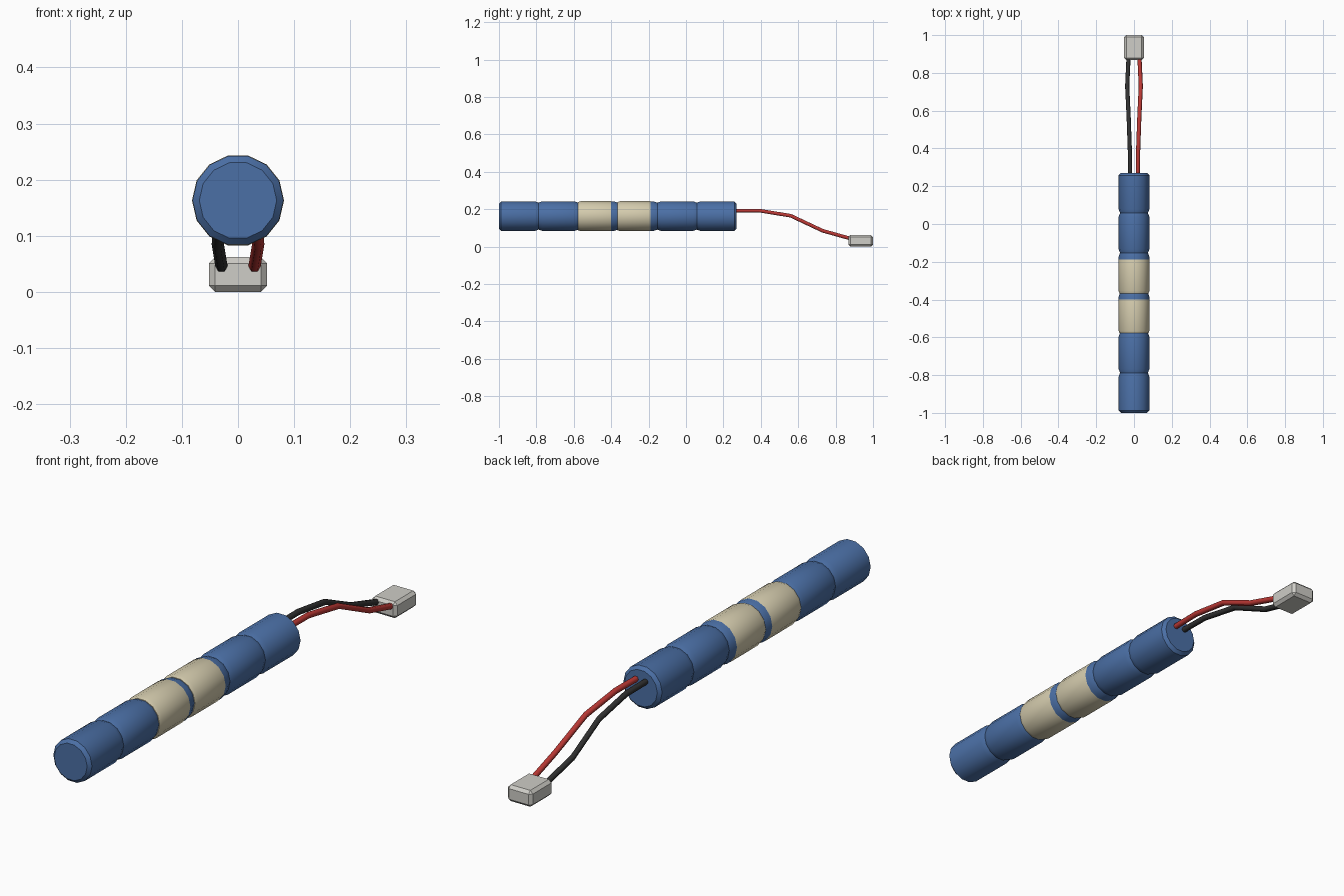
import bpy, bmesh
from math import pi, cos, sin, radians

if "Cube" in bpy.data.objects:
    bpy.data.objects.remove(bpy.data.objects["Cube"])

SIDES = 14
AXIS_Z = 0.163


def material(name, rgb):
    m = bpy.data.materials.new(name)
    m.diffuse_color = (*rgb, 1)
    m.use_nodes = True
    m.node_tree.nodes["Principled BSDF"].inputs["Base Color"].default_value = m.diffuse_color
    return m


blue = material("blue_wrap", (0.07, 0.16, 0.38))
cream = material("cream_label", (0.66, 0.60, 0.42))
red = material("red_insulation", (0.50, 0.04, 0.035))
black = material("black_insulation", (0.03, 0.03, 0.03))
plastic = material("plug_plastic", (0.62, 0.61, 0.57))


def finish(obj, mat, angle=None):
    obj.data.materials.append(mat)
    if angle:
        bpy.ops.object.select_all(action='DESELECT')
        obj.select_set(True)
        bpy.context.view_layer.objects.active = obj
        bpy.ops.object.shade_smooth_by_angle(angle=radians(angle))


def lathe_y(name, profile, mat):
    """Closed solid from (y, radius) points turned about the pack axis."""
    bm = bmesh.new()
    rings = []
    for y, r in profile:
        rings.append([bm.verts.new((r * cos(2 * pi * i / SIDES), y,
                                    AXIS_Z + r * sin(2 * pi * i / SIDES)))
                      for i in range(SIDES)])
    for a, b in zip(rings, rings[1:]):
        for i in range(SIDES):
            j = (i + 1) % SIDES
            bm.faces.new((a[i], a[j], b[j], b[i]))
    bm.faces.new(rings[0])
    bm.faces.new(rings[-1])
    bmesh.ops.recalc_face_normals(bm, faces=bm.faces)
    mesh = bpy.data.meshes.new(name)
    bm.to_mesh(mesh)
    bm.free()
    obj = bpy.data.objects.new(name, mesh)
    bpy.context.collection.objects.link(obj)
    finish(obj, mat, 35)


# Shrink-wrapped row of six cells, pinched at each joint
start, end, cells = -1.0, 0.27, 6
R = 0.081
pitch = (end - start) / cells
profile = [(start, 0.069), (start + 0.012, R)]
for k in range(1, cells):
    y = start + k * pitch
    profile += [(y - 0.02, R), (y, 0.074), (y + 0.02, R)]
profile += [(end - 0.012, R), (end, 0.069)]
lathe_y("battery_wrap", profile, blue)

# Two label bands
for name, y0, y1 in (("label_band_front", -0.578, -0.389),
                     ("label_band_back", -0.367, -0.178)):
    lathe_y(name, [(y0, 0.077), (y0 + 0.014, 0.082),
                   (y1 - 0.014, 0.082), (y1, 0.077)], cream)

# Pair of lead wires
path = [(0.020, 0.25, 0.193), (0.022, 0.39, 0.193), (0.028, 0.56, 0.165),
        (0.036, 0.73, 0.085), (0.029, 0.88, 0.043)]
for name, side, mat in (("red_wire", 1, red), ("black_wire", -1, black)):
    curve = bpy.data.curves.new(name, 'CURVE')
    curve.dimensions = '3D'
    curve.bevel_depth = 0.011
    curve.bevel_resolution = 1
    curve.use_fill_caps = True
    spline = curve.splines.new('POLY')
    spline.points.add(len(path) - 1)
    for p, (x, y, z) in zip(spline.points, path):
        p.co = (side * x, y, z, 1)
    obj = bpy.data.objects.new(name, curve)
    bpy.context.collection.objects.link(obj)
    finish(obj, mat)

# Chamfered plug
bpy.ops.mesh.primitive_cube_add(size=1, location=(0, 0.934, 0.031))
plug = bpy.context.object
plug.name = "plug"
plug.scale = (0.104, 0.132, 0.062)
bpy.ops.object.transform_apply(location=False, rotation=False, scale=True)
bevel = plug.modifiers.new("chamfer", 'BEVEL')
bevel.width = 0.011
bevel.segments = 1
finish(plug, plastic)
